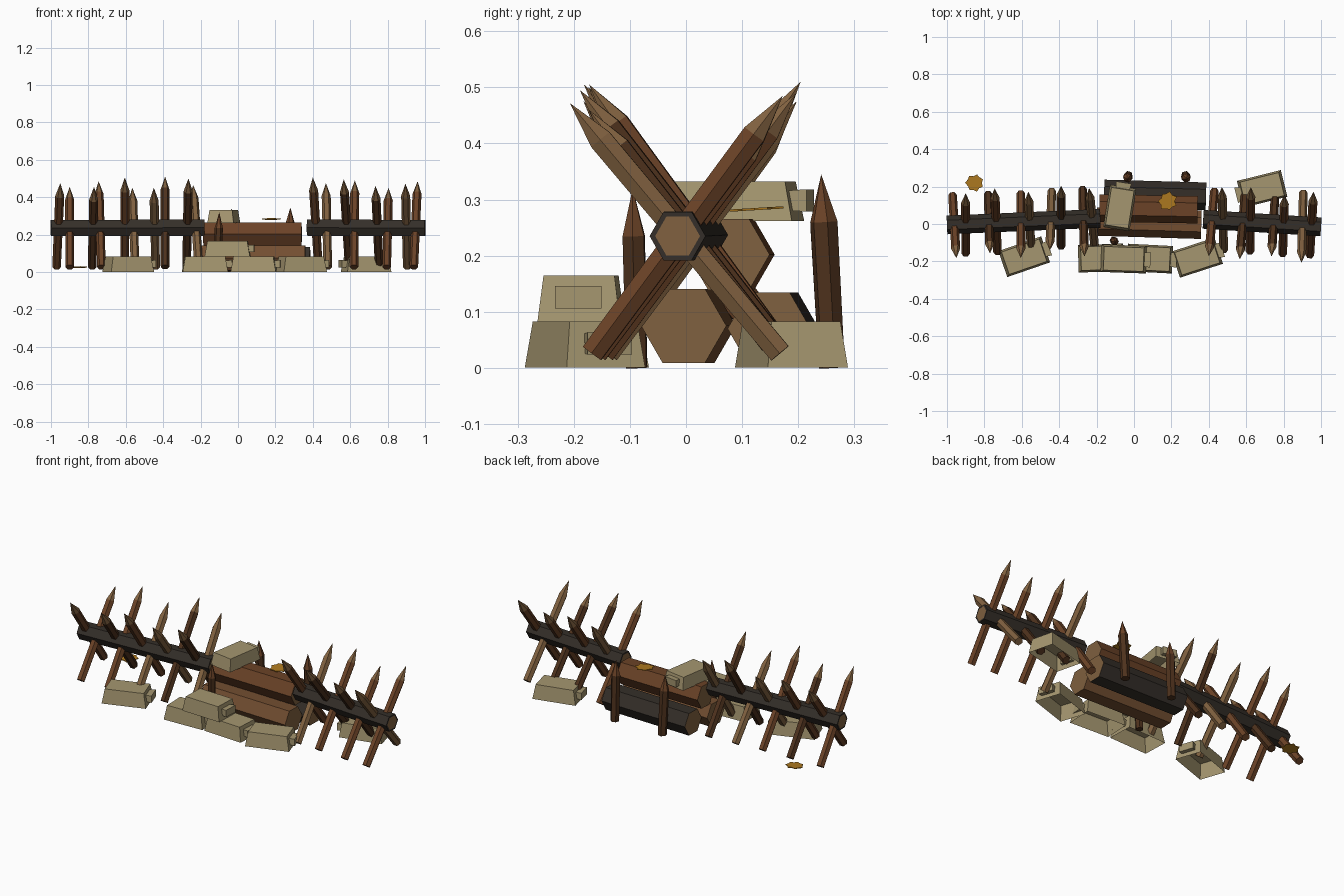
import bpy, bmesh, math, random
from mathutils import Vector, Matrix

random.seed(4)
cube = bpy.data.objects.get("Cube")
if cube:
    bpy.data.objects.remove(cube)


def material(name, rgb):
    m = bpy.data.materials.new(name)
    m.use_nodes = True
    m.diffuse_color = (*rgb, 1)
    m.node_tree.nodes["Principled BSDF"].inputs["Base Color"].default_value = (*rgb, 1)
    return m


charcoal = material("charred wood", (0.035, 0.028, 0.022))
dark = material("dark wood", (0.075, 0.031, 0.012))
brown = material("brown wood", (0.147, 0.055, 0.02))
worn = material("worn wood", (0.17, 0.076, 0.03))
tan = material("cut wood", (0.215, 0.118, 0.05))
khaki = material("khaki cloth", (0.375, 0.305, 0.16))
ochre = material("ochre leaf", (0.44, 0.2, 0.015))


def finish(name, bm, mats):
    bmesh.ops.remove_doubles(bm, verts=bm.verts, dist=0.0005)
    bmesh.ops.recalc_face_normals(bm, faces=bm.faces)
    mesh = bpy.data.meshes.new(name)
    bm.to_mesh(mesh)
    bm.free()
    for m in mats:
        mesh.materials.append(m)
    ob = bpy.data.objects.new(name, mesh)
    bpy.context.collection.objects.link(ob)


def pole(name, start, end, rings, mats, sides=6):
    """Lathe from start to end; rings hold (distance, radius, material of next band)."""
    start, axis = Vector(start), Vector(end) - Vector(start)
    place = Matrix.Translation(start) @ axis.to_track_quat('Z', 'Y').to_matrix().to_4x4()
    bm = bmesh.new()
    loops = []
    for d, r, _ in rings:
        turns = [i * math.tau / sides for i in range(sides)]
        loops.append([bm.verts.new(place @ Vector((r * math.cos(a), r * math.sin(a), d)))
                      for a in turns])
    for k in range(len(loops) - 1):
        for i in range(sides):
            j = (i + 1) % sides
            f = bm.faces.new((loops[k][i], loops[k][j], loops[k + 1][j], loops[k + 1][i]))
            f.material_index = rings[k][2]
    finish(name, bm, mats)


def log(name, start, end, r, side, rim):
    length = (Vector(end) - Vector(start)).length
    rings = [(0, 0, 1), (0, r * 0.8, rim), (0, r, 0),
             (length, r, rim), (length, r * 0.8, 1), (length, 0, 1)]
    pole(name, start, end, rings, (side, tan))


def stake(name, foot, tip, r, shaft, point):
    length = (Vector(tip) - Vector(foot)).length
    neck = length - 0.085
    pole(name, foot, tip, [(0, 0, 0), (0, r, 0), (neck, r * 1.05, 1), (length, 0, 1)],
         (shaft, point))


# Spiked barriers: a beam crossed by stakes sloping alternately forward and backward
def barrier(side, start, end, stakes):
    log(side + "_beam", start, end, 0.05, charcoal, 0)
    a, b = Vector(start), Vector(end)
    for i, (x, height, slope, foot_shift, wood) in enumerate(stakes):
        if i % 2 == 0:
            slope = -slope
        hub = a.lerp(b, (x - a.x) / (b.x - a.x))
        foot_z = 0.026
        foot = (x + foot_shift, hub.y - slope * (hub.z - foot_z), foot_z)
        tip = (x, hub.y + slope * (height - hub.z), height)
        stake(f"{side}_barrier_stake_{i + 1}", foot, tip, 0.023, wood, tan)


barrier("right", (-1, -0.005, 0.235), (-0.18, 0.03, 0.237), [
    (-0.95, 0.475, 0.75, -0.02, brown), (-0.90, 0.455, 0.75, 0, brown),
    (-0.77, 0.455, 0.74, -0.01, dark), (-0.745, 0.485, 0.74, 0.015, brown),
    (-0.605, 0.505, 0.72, 0, brown), (-0.565, 0.45, 0.74, 0.015, tan),
    (-0.45, 0.45, 0.75, 0.01, tan), (-0.39, 0.51, 0.67, 0, dark),
    (-0.265, 0.5, 0.76, -0.01, dark), (-0.24, 0.465, 0.72, 0.03, tan)])
barrier("left", (0.37, 0.025, 0.237), (1, -0.015, 0.235), [
    (0.40, 0.505, 0.73, 0.03, brown), (0.47, 0.475, 0.75, 0.01, tan),
    (0.565, 0.495, 0.78, 0.03, dark), (0.625, 0.49, 0.74, -0.005, brown),
    (0.735, 0.46, 0.78, 0.02, dark), (0.805, 0.45, 0.75, -0.01, brown),
    (0.895, 0.472, 0.84, 0.01, tan), (0.96, 0.485, 0.74, -0.02, brown)])

# Central log pile
log("front_log", (-0.2, 0.013, 0.075), (0.36, -0.004, 0.075), 0.076, worn, 1)
log("back_log", (-0.16, 0.163, 0.07), (0.385, 0.148, 0.07), 0.074, charcoal, 1)
log("top_log", (-0.185, 0.085, 0.202), (0.34, 0.076, 0.202), 0.073, brown, 1)

# Upright posts holding the pile
stake("back_right_post", (-0.03, 0.26, 0), (-0.035, 0.241, 0.34), 0.024, dark, brown)
stake("back_left_post", (0.275, 0.26, 0), (0.28, 0.241, 0.345), 0.024, dark, brown)
stake("front_post", (-0.11, -0.088, 0), (-0.1, -0.095, 0.32), 0.021, dark, brown)


# Sandbags: tapered body, open underneath, with a tied neck at one end
def taper_box(bm, size, offset, axis, shrink):
    verts = bmesh.ops.create_cube(bm, size=1)["verts"]
    for v in verts:
        if v.co[axis] * shrink[0] > 0:
            for k in range(3):
                if k != axis:
                    v.co[k] *= shrink[1][k]
        v.co = Vector(c * s for c, s in zip(v.co, size)) + Vector(offset)


def sandbag(name, loc, yaw, length=0.242, width=0.147, height=0.082):
    bm = bmesh.new()
    taper_box(bm, (length, width, height), (0, 0, height / 2), 2, (1, (0.88, 0.86, 1)))
    base = [f for f in bm.faces if f.calc_center_median().z < 0.001]
    bmesh.ops.delete(bm, geom=base, context='FACES_ONLY')
    taper_box(bm, (0.044, 0.083, 0.04), (length / 2, 0, height * 0.52), 0,
              (-1, (1, 0.85, 0.85)))
    bm.transform(Matrix.Translation(loc) @ Matrix.Rotation(math.radians(yaw), 4, 'Z'))
    finish(name, bm, (khaki,))


sandbag("front_right_sandbag", (-0.587, -0.175, 0.001), 19)
sandbag("row_right_sandbag", (-0.177, -0.182, 0.001), 2)
sandbag("row_middle_sandbag", (0.085, -0.185, 0.001), -3)
sandbag("row_left_sandbag", (0.338, -0.18, 0.001), 18)
sandbag("stacked_sandbag", (-0.055, -0.187, 0.083), -2)
sandbag("top_sandbag", (-0.076, 0.086, 0.262), 81, 0.23, 0.142, 0.07)
sandbag("back_left_sandbag", (0.685, 0.188, 0.001), 194)


# Fallen leaves: thin jagged plates
def leaf(name, loc, tilt):
    bm = bmesh.new()
    ring = []
    for i in range(14):
        a = i * math.tau / 14
        r = (0.05 if i % 2 else 0.039) * random.uniform(0.9, 1.1)
        ring.append(bm.verts.new((r * math.cos(a), r * math.sin(a), 0)))
    face = bm.faces.new(ring)
    top = bmesh.ops.extrude_face_region(bm, geom=[face])["geom"]
    bmesh.ops.translate(bm, vec=(0, 0, 0.004),
                        verts=[v for v in top if isinstance(v, bmesh.types.BMVert)])
    bm.transform(Matrix.Translation(loc) @ Matrix.Rotation(tilt, 4, 'X'))
    finish(name, bm, (ochre,))


leaf("ground_leaf", (-0.85, 0.22, 0.024), 0.06)
leaf("log_leaf", (0.18, 0.122, 0.281), 0.06)
